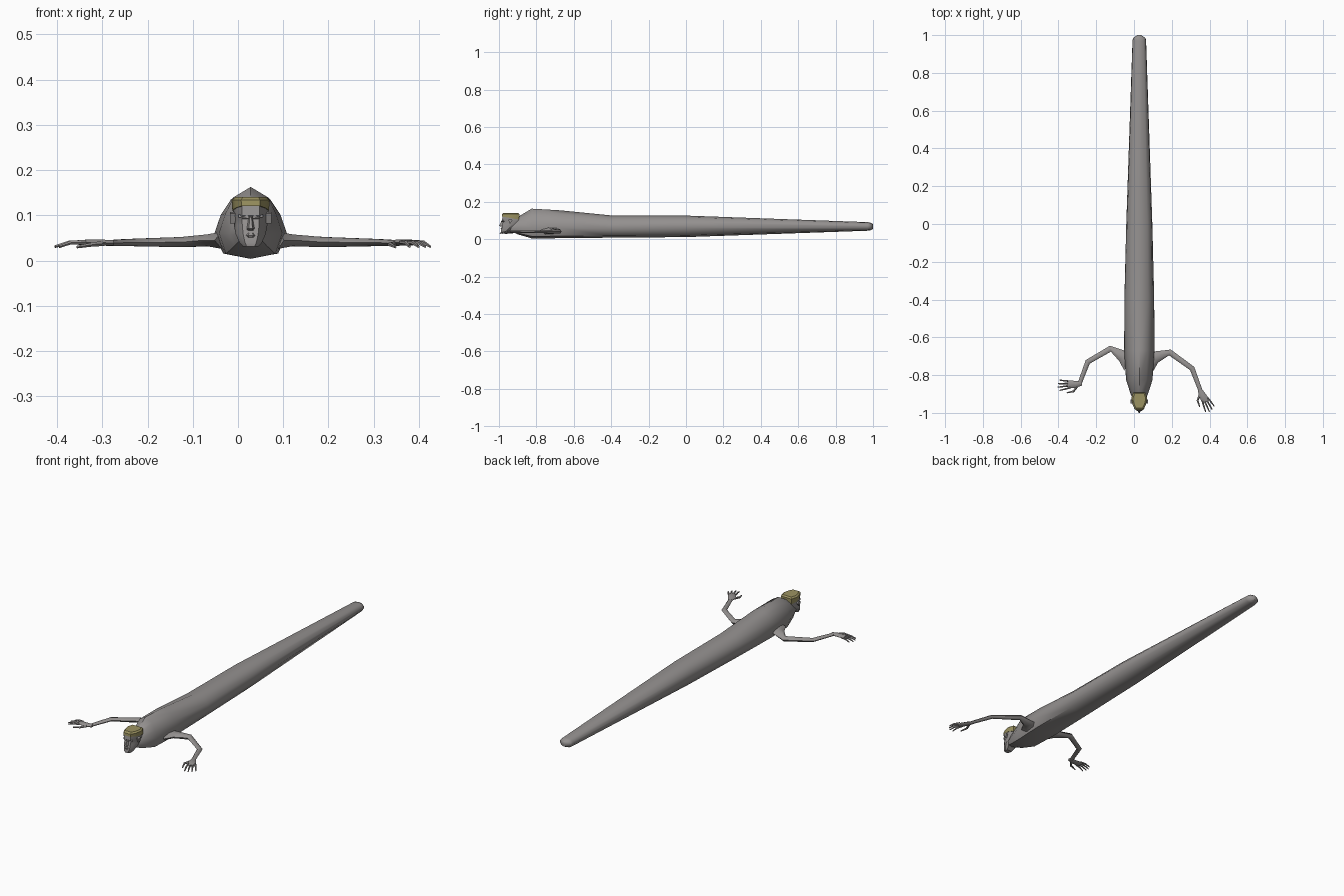
import bpy, bmesh, math
from mathutils import Vector

if "Cube" in bpy.data.objects:
    bpy.data.objects.remove(bpy.data.objects["Cube"])

CX = 0.028  # the body axis sits slightly to the side


def material(name, rgb):
    m = bpy.data.materials.new(name)
    m.diffuse_color = (*rgb, 1)
    m.use_nodes = True
    m.node_tree.nodes["Principled BSDF"].inputs["Base Color"].default_value = m.diffuse_color
    return m


GREY = material("stone grey", (0.30, 0.285, 0.28))
HAIR = material("dull olive", (0.33, 0.29, 0.12))


def loft(name, rings, mat, angle=40):
    """Skin a list of equal-length rings and close both ends."""
    bm = bmesh.new()
    loops = [[bm.verts.new(p) for p in r] for r in rings]
    n = len(loops[0])
    for a, b in zip(loops, loops[1:]):
        for i in range(n):
            j = (i + 1) % n
            bm.faces.new((a[i], a[j], b[j], b[i]))
    bm.faces.new(loops[0])
    bm.faces.new(loops[-1])
    bmesh.ops.recalc_face_normals(bm, faces=bm.faces)
    me = bpy.data.meshes.new(name)
    bm.to_mesh(me)
    bm.free()
    me.materials.append(mat)
    me.shade_smooth()
    me.set_sharp_from_angle(angle=math.radians(angle))
    ob = bpy.data.objects.new(name, me)
    bpy.context.collection.objects.link(ob)
    return ob


def tube(name, pts, sides=6):
    """Tapered limb; each point is x, y, z, half width, half height."""
    ps = [Vector(p[:3]) for p in pts]
    rings = []
    for i, p in enumerate(ps):
        d = ps[min(i + 1, len(ps) - 1)] - ps[max(i - 1, 0)]
        side = Vector((-d.y, d.x, 0)).normalized()
        ring = []
        for k in range(sides):
            a = math.tau * k / sides
            ring.append(p + side * pts[i][3] * math.cos(a)
                        + Vector((0, 0, pts[i][4] * math.sin(a))))
        rings.append(ring)
    return loft(name, rings, GREY, 60)


# Body: chest profile blends to a rounder tail profile
CHEST = [(0, 1), (.53, .86), (.80, .63), (1, .36), (.78, .07), (0, 0)]
TAIL = [(0, 1), (.62, .92), (.93, .70), (1, .42), (.68, .08), (0, 0)]
# y, half width, top, bottom, tail blend
SECTIONS = [(-.955, .022, .090, .050, 0), (-.90, .046, .118, .026, 0),
            (-.825, .070, .163, .004, 0), (-.67, .080, .154, .005, .2),
            (-.40, .079, .127, .008, .7), (0, .069, .126, .011, 1),
            (.97, .036, .091, .045, 1), (.985, .033, .089, .047, 1),
            (1.0, .010, .080, .055, 1)]
body = []
for y, w, top, bot, t in SECTIONS:
    half = [(a[0] + (b[0] - a[0]) * t, a[1] + (b[1] - a[1]) * t)
            for a, b in zip(CHEST, TAIL)]
    full = half + [(-u, v) for u, v in half[-2:0:-1]]
    body.append([(CX + u * w, y, bot + v * (top - bot)) for u, v in full])
loft("body", body, GREY, 50)


# Head: stacked rings, narrow at the face
def head_ring(z, w, front, back, tilt=0):
    outline = [(.50, 0), (.82, .28), (1, .65), (.75, 1)]
    outline += [(-u, v) for u, v in outline[::-1]]
    return [(CX + u * w, front + v * (back - front), z + v * tilt)
            for u, v in outline]


loft("head", [head_ring(*r) for r in (
    (.031, .017, -.988, -.962), (.040, .025, -.990, -.950),
    (.058, .033, -.985, -.925), (.078, .037, -.982, -.905),
    (.092, .038, -.978, -.898), (.100, .039, -.984, -.896),
    (.126, .039, -.980, -.895))], GREY, 35)

# Hair cap with a hairline dropping to the back
loft("hair", [head_ring(*r) for r in (
    (.121, .0405, -.985, -.892, -.016), (.134, .042, -.984, -.891, 0),
    (.141, .034, -.974, -.898, 0))], HAIR, 30)


# Nose and lips
def wedge(name, rows):
    """Rows are z, half width, front y, back y."""
    return loft(name, [[(CX - w, b, z), (CX - w * .4, f, z),
                        (CX + w * .4, f, z), (CX + w, b, z)]
                       for z, w, f, b in rows], GREY, 30)


wedge("nose", [(.067, .009, -.988, -.978), (.071, .010, -1.0, -.978),
               (.096, .005, -.986, -.974)])
wedge("lips", [(.051, .010, -.989, -.980), (.056, .014, -.992, -.980),
               (.061, .009, -.988, -.978)])

for s, word in ((-1, "right"), (1, "left")):
    # Brow and ear
    x0, x1 = CX + s * .004, CX + s * .027
    loft(word + "_brow", [[(x, y, z + dz) for y, dz in
                           ((-.965, 0), (yf, 0), (yf + .002, .006), (-.965, .006))]
                          for x, yf, z in ((x0, -.989, .093), (x1, -.977, .096))], GREY)
    loft(word + "_ear", [[(CX + s * x, y, z) for y, z in
                          ((-.942, .082), (-.950, .104), (-.935, .108), (-.928, .098))]
                         for x in (.034, .046)], GREY)

# Arms lie on the ground with different bends
ARMS = {
    "right": ([(-.02, -.725, .045, .060, .022), (-.060, -.700, .045, .032, .015),
               (-.125, -.660, .041, .016, .013), (-.245, -.730, .040, .014, .009),
               (-.288, -.845, .039, .011, .007)], (-1.0, -.08)),
    "left": ([(.075, -.725, .045, .060, .022), (.115, -.705, .045, .032, .015),
              (.190, -.680, .041, .016, .013), (.308, -.765, .040, .014, .009),
              (.353, -.885, .039, .011, .007)], (.46, -.89)),
}
for word, (path, aim) in ARMS.items():
    tube(word + "_arm", path)
    wrist = Vector(path[-1][:2])
    d = Vector(aim).normalized()
    s = 1 if word == "right" else -1
    side = Vector((-d.y, d.x)) * s   # towards the thumb

    def at(along, across, z, w, h):
        p = wrist + d * along + side * across
        return (p.x, p.y, z, w, h)

    # Palm
    tube(word + "_palm", [at(-.012, 0, .039, .011, .007), at(.02, .002, .040, .018, .008),
                          at(.055, .0, .040, .021, .007), at(.064, 0, .039, .018, .005)])
    # Four fingers fanned from the knuckles
    for i, length in enumerate((.048, .056, .053, .042)):
        a = .017 - i * .0113
        tube(f"{word}_finger_{i + 1}", [
            at(.050, a, .041, .0050, .005), at(.062 + length * .45, a * 1.35, .040, .0045, .0045),
            at(.062 + length, a * 1.6, .031, .0030, .003)], 5)
    # Thumb
    tube(word + "_thumb", [at(.010, .008, .038, .007, .006), at(.036, .038, .036, .006, .005),
                           at(.072, .043, .030, .003, .003)], 5)
